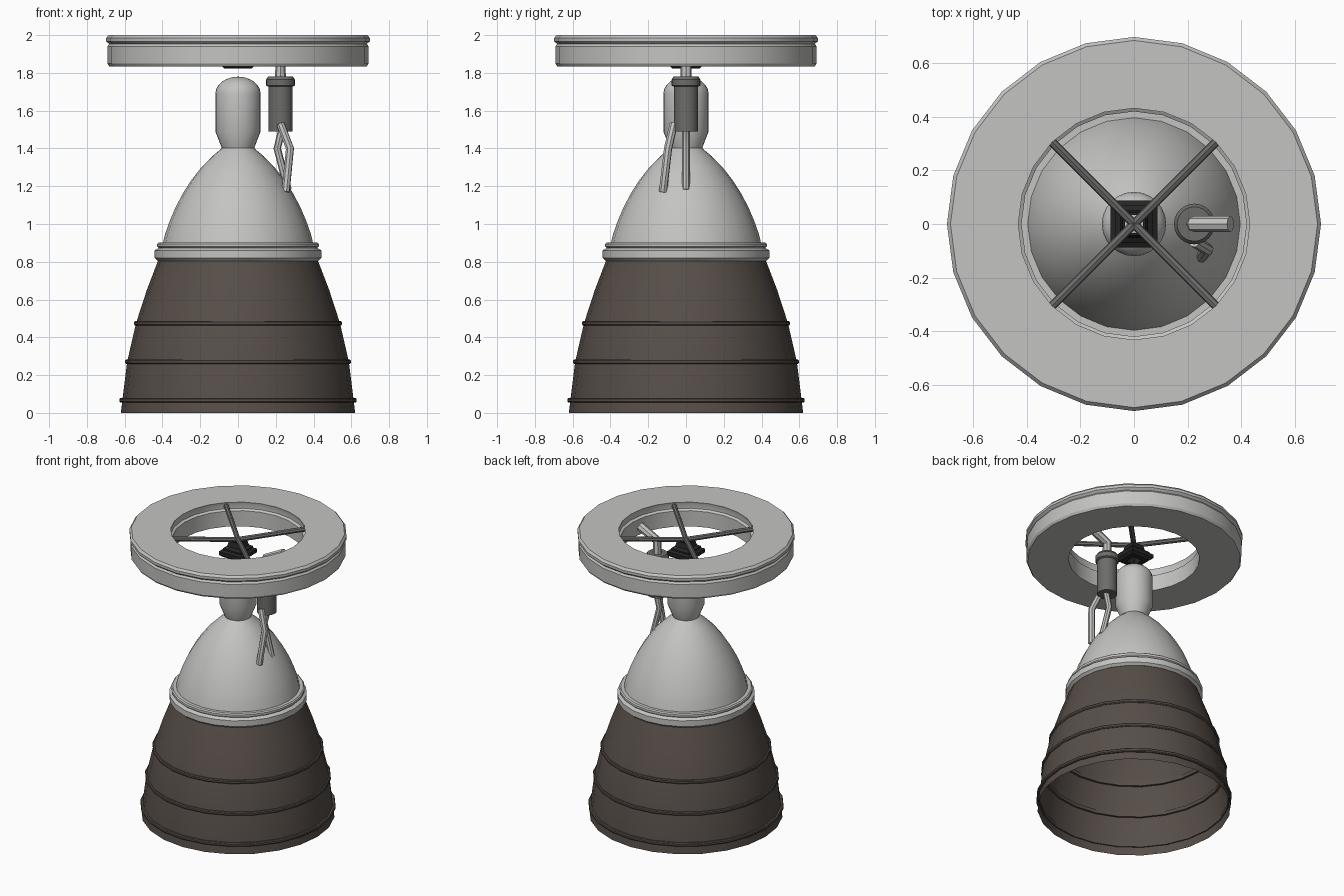
import bpy, bmesh, math
from math import cos, sin, pi

cube = bpy.data.objects.get("Cube")
if cube:
    bpy.data.objects.remove(cube, do_unlink=True)


def material(name, color):
    m = bpy.data.materials.new(name)
    m.use_nodes = True
    m.diffuse_color = (*color, 1)
    bsdf = next(n for n in m.node_tree.nodes if n.type == 'BSDF_PRINCIPLED')
    bsdf.inputs["Base Color"].default_value = (*color, 1)
    return m


LIGHT = material("light grey metal", (0.55, 0.55, 0.535))
DARK = material("dark grey metal", (0.15, 0.15, 0.143))
BROWN = material("brown nozzle", (0.095, 0.076, 0.065))
BLACK = material("black mount", (0.018, 0.018, 0.018))


def select_only(ob):
    bpy.ops.object.select_all(action='DESELECT')
    ob.select_set(True)
    bpy.context.view_layer.objects.active = ob


def smooth(ob):
    select_only(ob)
    bpy.ops.object.shade_smooth_by_angle(angle=math.radians(32))


def lathe(name, profile, mat, sides=24, center=(0, 0), closed=False, turn=0.0, flat=False):
    """Revolve (radius, height) points about z."""
    bm = bmesh.new()
    rings = []
    for r, z in profile:
        if r == 0:
            rings.append([bm.verts.new((center[0], center[1], z))] * sides)
        else:
            rings.append([bm.verts.new((center[0] + r * cos(turn + 2 * pi * i / sides),
                                        center[1] + r * sin(turn + 2 * pi * i / sides), z))
                          for i in range(sides)])
    pairs = list(zip(rings, rings[1:]))
    if closed:
        pairs.append((rings[-1], rings[0]))
    for a, b in pairs:
        for i in range(sides):
            j = (i + 1) % sides
            corners = list(dict.fromkeys([a[i], a[j], b[j], b[i]]))
            bm.faces.new(corners)
    me = bpy.data.meshes.new(name)
    bm.to_mesh(me)
    bm.free()
    me.materials.append(mat)
    ob = bpy.data.objects.new(name, me)
    bpy.context.collection.objects.link(ob)
    if not flat:
        smooth(ob)
    return ob


def pipe(name, points, radius, mat):
    """Round pipe along a path of straight runs."""
    cu = bpy.data.curves.new(name, 'CURVE')
    cu.dimensions = '3D'
    cu.bevel_depth = radius
    cu.bevel_resolution = 2
    cu.use_fill_caps = True
    sp = cu.splines.new('POLY')
    sp.points.add(len(points) - 1)
    for p, co in zip(sp.points, points):
        p.co = (*co, 1)
    cu.materials.append(mat)
    ob = bpy.data.objects.new(name, cu)
    bpy.context.collection.objects.link(ob)
    select_only(ob)
    bpy.ops.object.convert(target='MESH')
    smooth(bpy.context.view_layer.objects.active)


# Open nozzle skirt with three stiffening bands
lathe("nozzle_skirt", [(0.62, 0), (0.612, 0.07), (0.587, 0.27), (0.54, 0.475),
                       (0.483, 0.65), (0.418, 0.82)], BROWN)
for k, (r, z) in enumerate([(0.628, 0.067), (0.597, 0.271), (0.55, 0.474)]):
    h = 0.012
    lathe(f"nozzle_band_{k + 1}", [(r - 0.022, z - h), (r - 0.005, z - h), (r, z - h / 2),
                                   (r, z + h / 2), (r - 0.005, z + h), (r - 0.022, z + h)],
          BROWN, closed=True)

# Collar joining skirt and bell
lathe("collar", [(0.40, 0.805), (0.425, 0.805), (0.442, 0.82), (0.442, 0.86), (0.43, 0.867),
                 (0.42, 0.873), (0.428, 0.88), (0.428, 0.895), (0.42, 0.902), (0.395, 0.902)],
      LIGHT, closed=True)

# Upper bell and combustion chamber
lathe("upper_bell", [(0.402, 0.88), (0.385, 0.95), (0.36, 1.02), (0.33, 1.09), (0.29, 1.165),
                     (0.245, 1.235), (0.19, 1.305), (0.135, 1.36), (0.085, 1.402)], LIGHT)
dome = [(0.12 * cos(a * pi / 12), 1.69 + 0.09 * sin(a * pi / 12)) for a in range(6)]
lathe("combustion_chamber", [(0.085, 1.40), (0.12, 1.49)] + dome + [(0, 1.78)], LIGHT)

# Large mounting ring with grooves on both walls
lathe("mounting_ring", [(0.42, 1.835), (0.682, 1.835), (0.692, 1.85), (0.692, 1.94),
                        (0.682, 1.953), (0.698, 1.967), (0.698, 1.985), (0.685, 2.0),
                        (0.432, 2.0), (0.436, 1.985), (0.436, 1.955), (0.42, 1.945)],
      LIGHT, closed=True)

# Square hollow gimbal block
q = math.sqrt(2)
lathe("gimbal_block", [(0.035 * q, 1.822), (0.07 * q, 1.822), (0.088 * q, 1.837),
                       (0.088 * q, 1.862), (0.07 * q, 1.872), (0.07 * q, 1.882),
                       (0.05 * q, 1.895), (0.042 * q, 1.93), (0.033 * q, 1.93)],
      BLACK, sides=4, closed=True, turn=pi / 4, flat=True)

# Four diagonal struts from the hub to the ring
for sx, side in ((1, "left"), (-1, "right")):
    for sy, end in ((-1, "front"), (1, "back")):
        pipe(f"strut_{end}_{side}", [(0, 0, 1.937), (sx * 0.307, sy * 0.307, 1.975)], 0.017, DARK)

# Turbopump with flange
PX = 0.225
lathe("turbopump", [(0, 1.49), (0.064, 1.49), (0.064, 1.727), (0.076, 1.733), (0.076, 1.765),
                    (0.064, 1.782), (0, 1.782)], DARK, center=(PX, 0))

# Feed pipe above and two pipes below the pump
pipe("feed_pipe", [(PX, 0, 1.75), (PX, 0, 1.87), (0.36, 0, 1.935)], 0.03, LIGHT)
pipe("front_exhaust_pipe", [(PX, -0.065, 1.53), (0.275, -0.095, 1.40), (0.252, -0.122, 1.17)],
     0.022, LIGHT)
pipe("inner_exhaust_pipe", [(0.235, 0, 1.51), (0.208, 0, 1.40), (0.265, 0, 1.18)], 0.02, LIGHT)

# Consistent outward normals on the closed parts
for ob in bpy.context.scene.objects:
    if ob.type == 'MESH':
        bm = bmesh.new()
        bm.from_mesh(ob.data)
        bmesh.ops.recalc_face_normals(bm, faces=bm.faces)
        bm.to_mesh(ob.data)
        bm.free()
